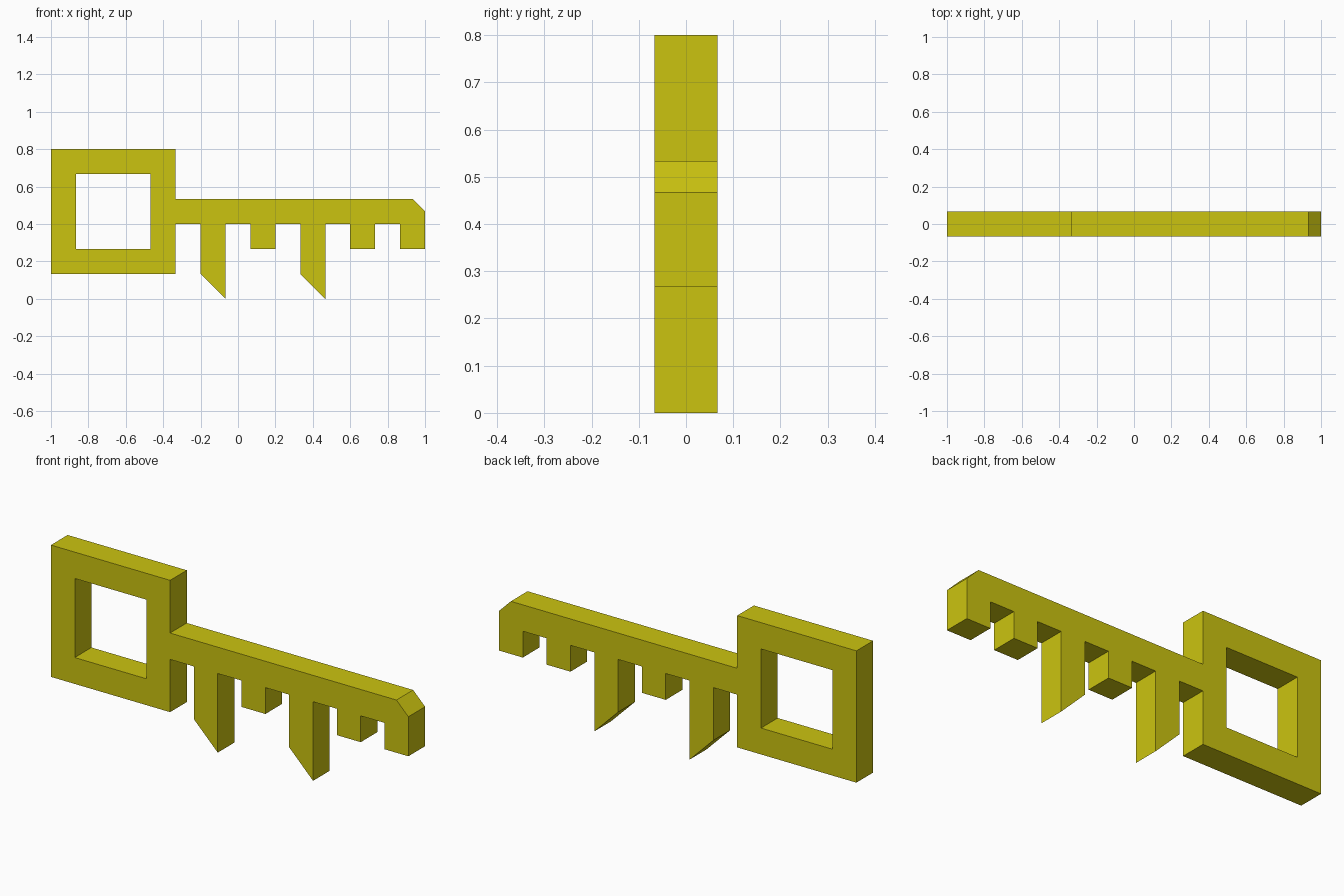
import bpy, bmesh, math

if "Cube" in bpy.data.objects:
    bpy.data.objects.remove(bpy.data.objects["Cube"])

U = 2 / 30  # grid cell: the key is 30 cells long and 2 cells thick

# Outer outline in cells (x, z): bow, then top of the shaft with clipped tip
outline = [(-5, 6), (-5, 2), (-15, 2), (-15, 12), (-5, 12), (-5, 8),
           (14, 8), (15, 7)]

# Teeth along the underside from tip to bow: (left x, left depth z, right depth z)
for x, z_left, z_right in [(13, 4, 4), (9, 4, 4), (5, 2, 0), (1, 4, 4), (-3, 2, 0)]:
    if x + 2 < 15:
        outline.append((x + 2, 6))
    outline += [(x + 2, z_right), (x, z_left), (x, 6)]

# Square hole in the bow
hole = [(-13, 4), (-7, 4), (-7, 10), (-13, 10)]

# Filled and extruded profile
curve = bpy.data.curves.new("key", 'CURVE')
curve.dimensions = '2D'
curve.fill_mode = 'BOTH'
curve.extrude = U
for points in (outline, hole):
    spline = curve.splines.new('POLY')
    spline.points.add(len(points) - 1)
    for p, (x, z) in zip(spline.points, points):
        p.co = (x * U, z * U, 0, 1)
    spline.use_cyclic_u = True

key = bpy.data.objects.new("key", curve)
bpy.context.collection.objects.link(key)
key.rotation_euler.x = math.pi / 2
bpy.context.view_layer.objects.active = key
key.select_set(True)
bpy.ops.object.convert(target='MESH')
bpy.ops.object.transform_apply(location=False, rotation=True, scale=False)

# Weld caps to walls, flat faces
bm = bmesh.new()
bm.from_mesh(key.data)
bmesh.ops.remove_doubles(bm, verts=bm.verts, dist=1e-4)
bmesh.ops.recalc_face_normals(bm, faces=bm.faces)
for f in bm.faces:
    f.smooth = False
bm.to_mesh(key.data)
bm.free()

# Yellow finish
mat = bpy.data.materials.new("yellow")
mat.diffuse_color = (0.6, 0.55, 0.005, 1)
mat.use_nodes = True
mat.node_tree.nodes["Principled BSDF"].inputs["Base Color"].default_value = mat.diffuse_color
key.data.materials.clear()
key.data.materials.append(mat)
